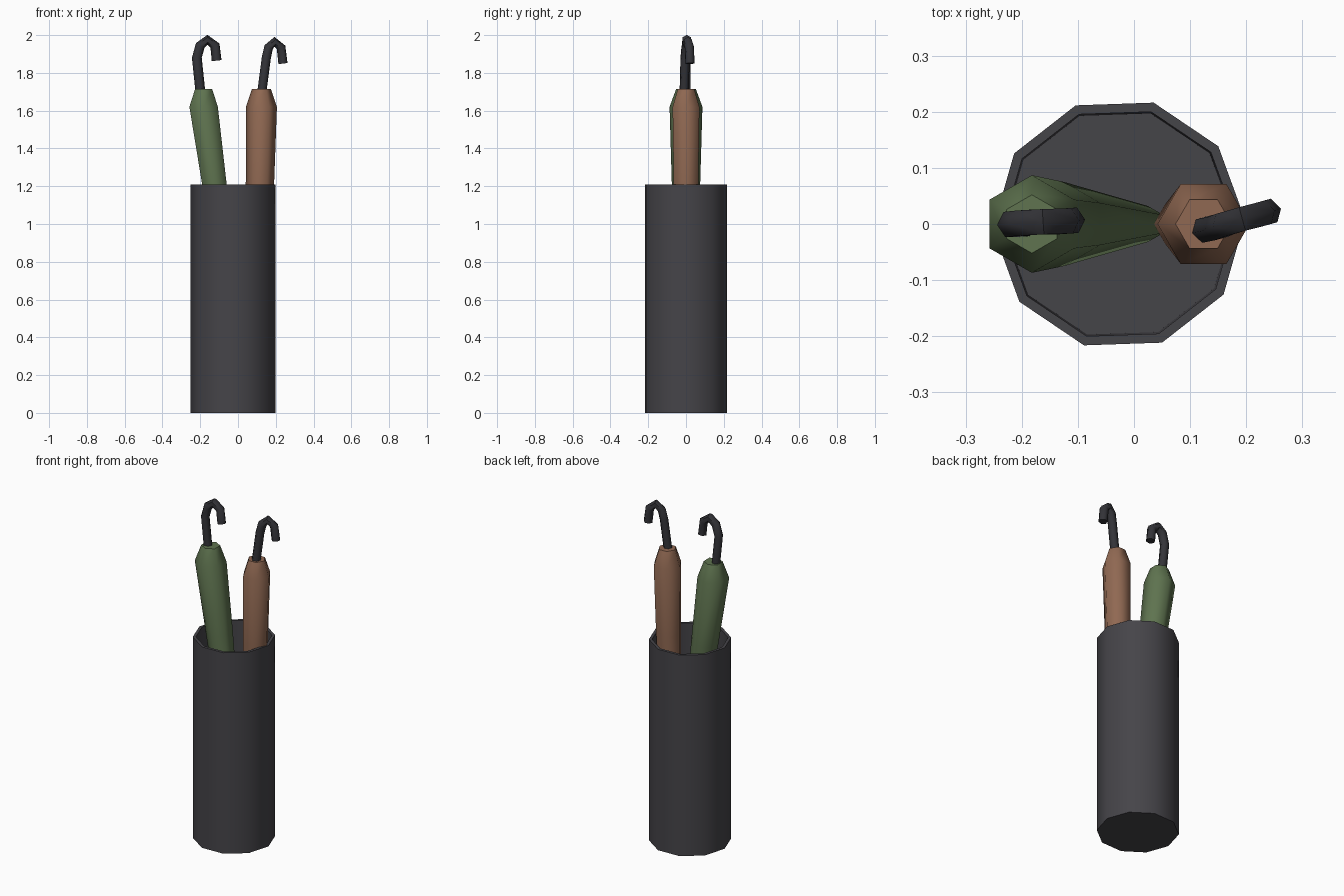
import bpy, bmesh, math
from mathutils import Vector

if "Cube" in bpy.data.objects:
    bpy.data.objects.remove(bpy.data.objects["Cube"])


def material(name, rgb):
    m = bpy.data.materials.new(name)
    m.diffuse_color = (*rgb, 1)
    m.use_nodes = True
    m.node_tree.nodes["Principled BSDF"].inputs["Base Color"].default_value = m.diffuse_color
    return m


STAND = material("charcoal", (0.06, 0.058, 0.066))
HANDLE = material("black", (0.034, 0.034, 0.04))
GREEN = material("olive_green", (0.115, 0.175, 0.08))
BROWN = material("tan_brown", (0.28, 0.14, 0.085))


def loft(name, rings, mat, angle):
    """Skin a list of point rings and cap both ends."""
    bm = bmesh.new()
    loops = [[bm.verts.new(p) for p in ring] for ring in rings]
    n = len(loops[0])
    for a, b in zip(loops, loops[1:]):
        for i in range(n):
            j = (i + 1) % n
            bm.faces.new((a[i], a[j], b[j], b[i]))
    bm.faces.new(loops[0][::-1])
    bm.faces.new(loops[-1])
    bmesh.ops.recalc_face_normals(bm, faces=bm.faces[:])
    me = bpy.data.meshes.new(name)
    bm.to_mesh(me)
    bm.free()
    me.materials.append(mat)
    ob = bpy.data.objects.new(name, me)
    bpy.context.collection.objects.link(ob)
    bpy.context.view_layer.objects.active = ob
    ob.select_set(True)
    bpy.ops.object.shade_smooth_by_angle(angle=math.radians(angle))
    ob.select_set(False)
    return ob


def ring(x, y, z, r, n, start=0):
    return [(x + r * math.cos(math.radians(start + 360 * i / n)),
             y + r * math.sin(math.radians(start + 360 * i / n)), z) for i in range(n)]


def tube(name, path, r, mat, n=6):
    """Sweep a polygon along a path bent in one upright plane."""
    pts = [Vector(p) for p in path]
    flat = pts[-1] - pts[0]
    side = Vector((-flat.y, flat.x, 0)).normalized()
    rings = []
    for i, p in enumerate(pts):
        t = (pts[min(i + 1, len(pts) - 1)] - pts[max(i - 1, 0)]).normalized()
        up = t.cross(side).normalized()
        rings.append([p + r * (math.cos(a) * side + math.sin(a) * up)
                      for a in (2 * math.pi * (k + 0.5) / n for k in range(n))])
    return loft(name, rings, mat, 62)


# Hollow ten-sided stand with a thin wall
loft("stand", [ring(-0.027, 0, z, r, 10, 2) for r, z in
               ((0.225, 0), (0.225, 1.21), (0.208, 1.21), (0.205, 0.03))], STAND, 45)

# Folded canopies: tip, shoulder, top
loft("green_canopy", [ring(0.025, 0, 0.06, 0.032, 6, 30),
                      ring(-0.125, 0, 1.21, 0.075, 6, 30),
                      ring(-0.182, 0, 1.62, 0.087, 6, 30),
                      ring(-0.182, 0, 1.715, 0.052, 6, 30)], GREEN, 62)
loft("brown_canopy", [ring(0.075, 0, 0.06, 0.04, 6, 0),
                      ring(0.116, 0, 1.21, 0.075, 6, 0),
                      ring(0.124, 0, 1.62, 0.082, 6, 0),
                      ring(0.124, 0, 1.715, 0.05, 6, 0)], BROWN, 62)

# Hooked handles
tube("green_handle", [(-0.198, 0, 1.69), (-0.218, 0, 1.88), (-0.2, 0.002, 1.945),
                      (-0.162, 0.004, 1.975), (-0.122, 0.005, 1.945),
                      (-0.113, 0.006, 1.865)], 0.026, HANDLE)
tube("brown_handle", [(0.125, -0.01, 1.69), (0.15, -0.005, 1.88), (0.162, 0, 1.935),
                      (0.193, 0.009, 1.965), (0.228, 0.018, 1.935),
                      (0.238, 0.021, 1.85)], 0.025, HANDLE)
